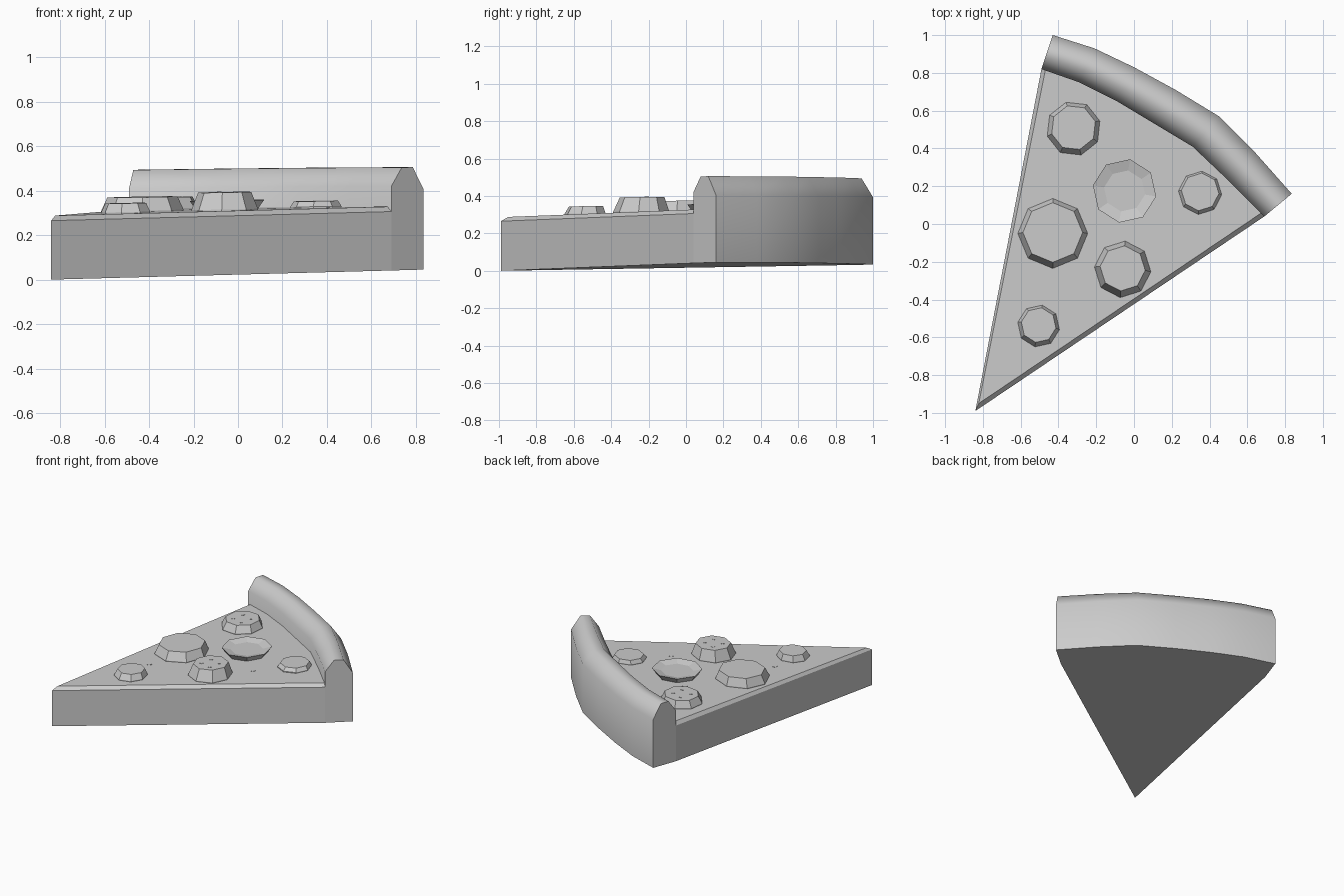
import bpy
import bmesh
import math
from mathutils import Vector

cube = bpy.data.objects.get("Cube")
if cube:
    bpy.data.objects.remove(cube, do_unlink=True)

grey = bpy.data.materials.new("plain_grey")
grey.use_nodes = True
COLOR = (0.6, 0.6, 0.6, 1)
grey.diffuse_color = COLOR
grey.node_tree.nodes["Principled BSDF"].inputs["Base Color"].default_value = COLOR

TIP = Vector((-0.84, -0.99))
CHEESE = 0.287


def lift(x, y, z):
    """The whole slice leans gently upward from its tip to its crust."""
    return (x, y, z + 0.0181 * (x - TIP.x) + 0.0129 * (y - TIP.y))


def loft(name, rings, smooth=None):
    """Join equal closed rings with quads and cap both ends."""
    bm = bmesh.new()
    loops = [[bm.verts.new(lift(*p)) for p in ring] for ring in rings]
    n = len(loops[0])
    for a, b in zip(loops, loops[1:]):
        for i in range(n):
            j = (i + 1) % n
            bm.faces.new((a[i], a[j], b[j], b[i]))
    bm.faces.new(loops[0][::-1])
    bm.faces.new(loops[-1])
    bmesh.ops.recalc_face_normals(bm, faces=bm.faces)
    mesh = bpy.data.meshes.new(name)
    bm.to_mesh(mesh)
    bm.free()
    mesh.materials.append(grey)
    obj = bpy.data.objects.new(name, mesh)
    bpy.context.collection.objects.link(obj)
    if smooth:
        bpy.ops.object.select_all(action='DESELECT')
        obj.select_set(True)
        bpy.context.view_layer.objects.active = obj
        bpy.ops.object.shade_smooth_by_angle(angle=math.radians(smooth))
    return obj


def ring(x, y, r, z, sides=8, turn=0):
    return [(x + r * math.cos(math.radians(turn) + i * math.tau / sides),
             y + r * math.sin(math.radians(turn) + i * math.tau / sides), z)
            for i in range(sides)]


# Curves along the inside and outside of the crust
inner = [(-0.49, 0.82), (-0.29, 0.75), (-0.09, 0.65), (0.11, 0.53),
         (0.31, 0.41), (0.50, 0.23), (0.69, 0.04)]
outer = [(-0.43, 1.0), (-0.21, 0.93), (0.0, 0.83), (0.22, 0.71),
         (0.45, 0.57), (0.64, 0.38), (0.835, 0.16)]

# Slice base with a narrow bevel along both cut sides
outline = [tuple(TIP)] + inner
top = [(-0.822, -0.95), (-0.47, 0.813)] + inner[1:-1] + [(0.672, 0.057)]
loft("slice_base", [[(x, y, 0) for x, y in outline],
                    [(x, y, 0.265) for x, y in outline],
                    [(x, y, CHEESE) for x, y in top]])

# Rounded crust: one cross-section swept between the two curves
profile = [(0, 0), (0, 0.38), (0.32, 0.462), (0.66, 0.462), (1, 0.36), (1, 0)]
sections = []
for a, b in zip(inner, outer):
    sections.append([(*Vector(a).lerp(Vector(b), t), z) for t, z in profile])
loft("crust", sections, smooth=60)

# Raised toppings: x, y, base radius, top radius, height, turn
toppings = {
    "topping_back": (-0.32, 0.505, 0.145, 0.12, 0.055, 16),
    "topping_left": (-0.43, -0.05, 0.185, 0.158, 0.065, 0),
    "topping_middle": (-0.06, -0.24, 0.15, 0.12, 0.082, -5),
    "topping_tip": (-0.505, -0.54, 0.112, 0.093, 0.045, -10),
    "topping_right": (0.35, 0.165, 0.115, 0.1, 0.03, -5),
}
for name, (x, y, r, r_top, h, turn) in toppings.items():
    loft(name, [ring(x, y, r, CHEESE - 0.01, turn=turn),
                ring(x, y, r, CHEESE + 0.006, turn=turn),
                ring(x, y + 0.005, r_top, CHEESE + h, turn=turn)])

# Shallow dished topping in the centre
x, y = -0.05, 0.175
loft("topping_dish", [ring(x, y, 0.135, CHEESE - 0.01, turn=-10),
                      ring(x, y, 0.17, CHEESE + 0.04, turn=-10),
                      ring(x, y, 0.11, CHEESE + 0.025, turn=-10)])

# Small specks on two toppings and on the cheese
for name in ("topping_back", "topping_middle"):
    x, y, _, r_top, h, _ = toppings[name]
    for i, (px, py, _) in enumerate(ring(x, y, r_top * 0.5, 0, 4, 30)):
        loft(f"{name}_speck_{i}", [ring(px, py, 0.015, CHEESE + h - 0.002, 6),
                                   ring(px, py, 0.015, CHEESE + h + 0.002, 6)])
for i, (x, y) in enumerate([(0.15, -0.04), (-0.5, -0.33), (-0.2, 0.3)]):
    loft(f"cheese_speck_{i}", [ring(x, y, 0.02, CHEESE - 0.002, 6),
                               ring(x, y, 0.02, CHEESE + 0.002, 6)])
